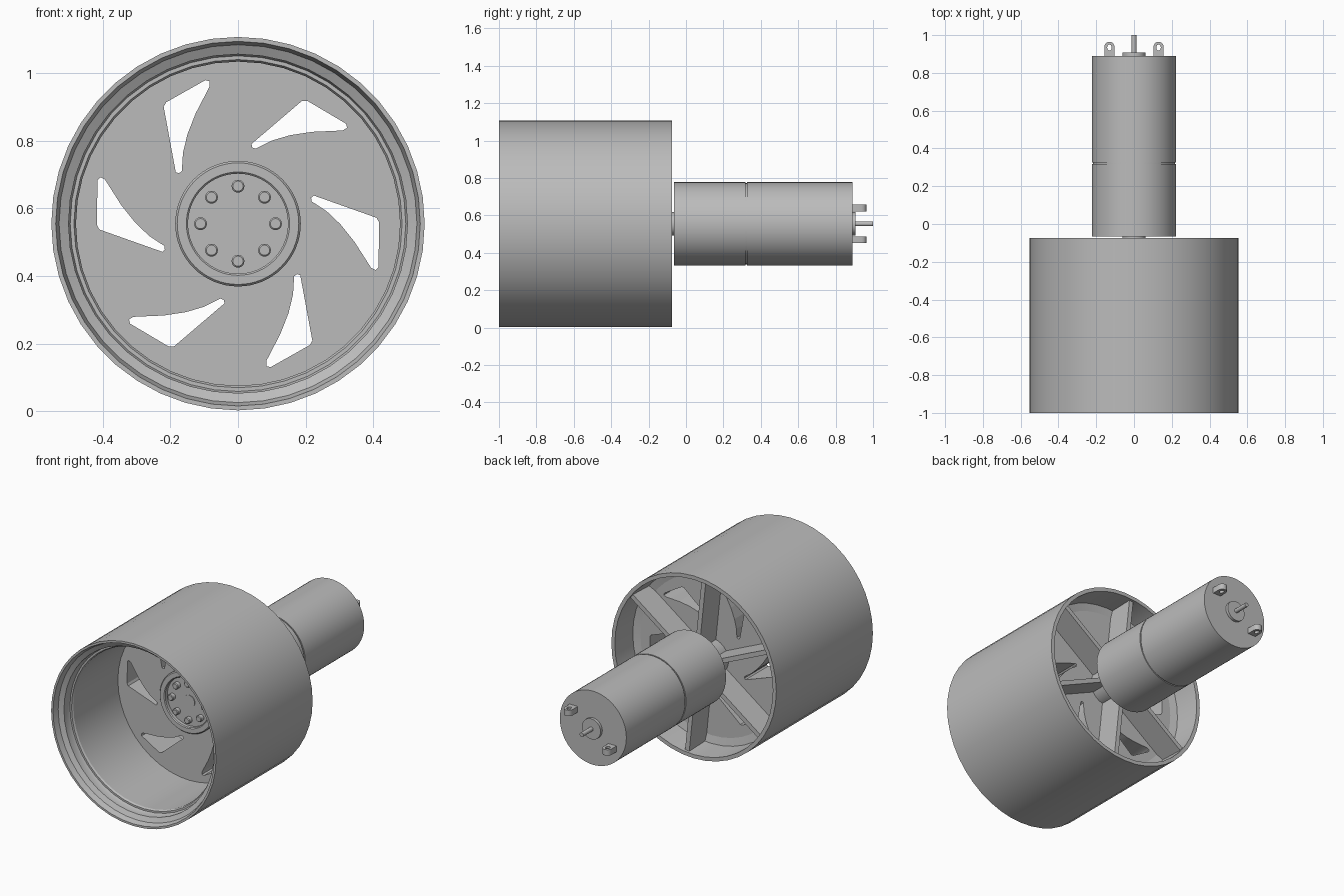
import bpy, bmesh, math
from mathutils import Matrix, Vector

if "Cube" in bpy.data.objects:
    bpy.data.objects.remove(bpy.data.objects["Cube"])

CZ = 0.555                      # height of the wheel axis
grey = bpy.data.materials.new("plain grey")
grey.use_nodes = True
grey.diffuse_color = (0.5, 0.5, 0.5, 1)
grey.node_tree.nodes["Principled BSDF"].inputs["Base Color"].default_value = (0.5, 0.5, 0.5, 1)


def finish(bm, name, smooth=True):
    bmesh.ops.remove_doubles(bm, verts=bm.verts, dist=1e-5)
    bmesh.ops.recalc_face_normals(bm, faces=bm.faces)
    mesh = bpy.data.meshes.new(name)
    bm.to_mesh(mesh)
    bm.free()
    mesh.materials.append(grey)
    ob = bpy.data.objects.new(name, mesh)
    bpy.context.collection.objects.link(ob)
    if smooth:
        shade(ob)
    return ob


def shade(ob):
    bpy.ops.object.select_all(action='DESELECT')
    ob.select_set(True)
    bpy.context.view_layer.objects.active = ob
    bpy.ops.object.shade_smooth_by_angle(angle=math.radians(30))


def lathe(name, profile, steps=64, closed=False, at=(0, CZ)):
    """Spin (radius, y) points around an axis along y."""
    bm = bmesh.new()
    vs = [bm.verts.new((r, y, 0)) for r, y in profile]
    es = [bm.edges.new(p) for p in zip(vs, vs[1:])]
    if closed:
        es.append(bm.edges.new((vs[-1], vs[0])))
    bmesh.ops.spin(bm, geom=vs + es, cent=(0, 0, 0), axis=(0, 1, 0),
                   angle=math.tau, steps=steps)
    bmesh.ops.translate(bm, verts=bm.verts, vec=(at[0], 0, at[1]))
    return finish(bm, name)


def rod(name, radius, y0, y1, steps=48, at=(0, CZ), chamfer=0.0):
    return lathe(name, [(0, y0), (radius - chamfer, y0), (radius, y0 + chamfer),
                        (radius, y1), (0, y1)], steps, at=at)


def prism(bm, points, direction):
    """Extrude a flat outline along a vector."""
    face = bm.faces.new([bm.verts.new(p) for p in points])
    new = bmesh.ops.extrude_face_region(bm, geom=[face])["geom"]
    bmesh.ops.translate(bm, verts=[v for v in new if isinstance(v, bmesh.types.BMVert)],
                        vec=direction)


def cut(ob, cutter):
    cutter.hide_render = True
    mod = ob.modifiers.new("cut", 'BOOLEAN')
    mod.operation, mod.solver, mod.object = 'DIFFERENCE', 'EXACT', cutter
    bpy.context.view_layer.objects.active = ob
    bpy.ops.object.modifier_apply(modifier="cut")
    bpy.data.objects.remove(cutter)
    shade(ob)


# Rim barrel with stepped front lip and thin back edge
lathe("rim", [(0.553, -1), (0.553, -0.075), (0.53, -0.075), (0.525, -0.24), (0.48, -0.25),
              (0.48, -0.89), (0.486, -0.9), (0.497, -0.9), (0.502, -0.91), (0.502, -0.95),
              (0.53, -0.965), (0.54, -1)], 44, closed=True)

# Thick wheel disc with six swept windows
disc = rod("wheel_disc", 0.484, -0.465, -0.25, 88)
outline = [(0.04, 0.236), (0.042, 0.226), (0.052, 0.222), (0.1, 0.246), (0.154, 0.262),
           (0.22, 0.272), (0.31, 0.276), (0.323, 0.284), (0.32, 0.296), (0.205, 0.364),
           (0.19, 0.364)]
bm = bmesh.new()
for k in range(6):
    turn = Matrix.Rotation(k * math.tau / 6, 4, 'Y')
    prism(bm, [turn @ Vector((x, -0.6, z)) + Vector((0, 0, CZ)) for x, z in outline], (0, 0.5, 0))
cut(disc, finish(bm, "window_cutter", False))

# Front hub ring, centre cap and bolts
lathe("hub_ring", [(0.186, -0.46), (0.186, -0.483), (0.18, -0.49), (0.153, -0.49),
                   (0.148, -0.485), (0.148, -0.46)], 64, closed=True)
rod("centre_cap", 0.037, -0.469, -0.46)
for k in range(8):
    a = k * math.tau / 8
    rod("hub_bolt", 0.019, -0.492, -0.46, 20,
        (0.111 * math.cos(a), CZ + 0.111 * math.sin(a)), 0.004)

# Rear boss and six radial ribs
rod("rear_boss", 0.11, -0.26, -0.085)
bm = bmesh.new()
for k in range(6):
    turn = Matrix.Rotation(-math.radians(36 + 60 * k), 4, 'Y')
    base = [(0.09, -0.26, -0.014), (0.528, -0.26, -0.014),
            (0.528, -0.09, -0.014), (0.09, -0.09, -0.014)]
    prism(bm, [turn @ Vector(p) + Vector((0, 0, CZ)) for p in base],
          turn @ Vector((0, 0, 0.028)))
finish(bm, "rear_ribs", False)

# Motor: gearbox and can separated by a fine groove
rod("drive_collar", 0.062, -0.1, -0.06)
lathe("motor_body", [(0, -0.065), (0.223, -0.065), (0.223, 0.318), (0.217, 0.318),
                     (0.217, 0.326), (0.223, 0.326), (0.223, 0.89), (0, 0.89)], 72)
rod("rear_bearing", 0.062, 0.885, 0.907)
rod("rear_shaft", 0.013, 0.9, 1.0, 24)

# Two terminal tabs with round holes
for side in (1, -1):
    x, z = side * 0.13, CZ + side * 0.085
    arc = [(x + 0.027 * math.cos(t * math.pi / 8), 0.938 + 0.027 * math.sin(t * math.pi / 8))
           for t in range(9)]
    bm = bmesh.new()
    prism(bm, [(px, py, z - 0.018) for px, py in arc + [(x - 0.027, 0.885), (x + 0.027, 0.885)]],
          (0, 0, 0.036))
    tab = finish(bm, "terminal_tab")
    bm = bmesh.new()
    ring = [(x + 0.012 * math.cos(t * math.pi / 8), 0.934 + 0.016 * math.sin(t * math.pi / 8),
             z - 0.05) for t in range(16)]
    prism(bm, ring, (0, 0, 0.1))
    cut(tab, finish(bm, "hole_cutter", False))
